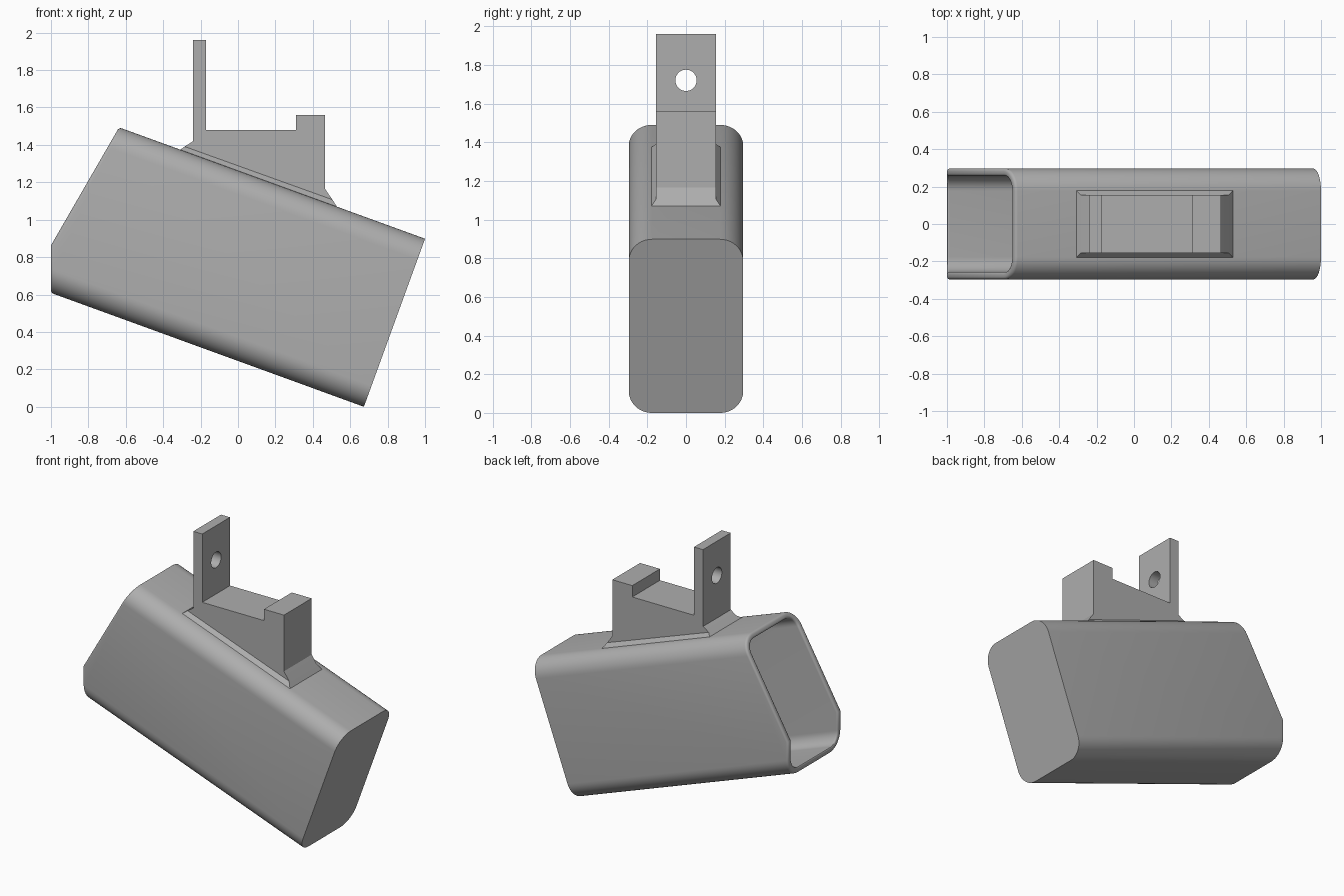
import bpy, bmesh, math
from mathutils import Vector

default = bpy.data.objects.get("Cube")
if default:
    bpy.data.objects.remove(default, do_unlink=True)

# Single matte grey
grey = bpy.data.materials.new("plain grey")
grey.use_nodes = True
GREY = (0.42, 0.42, 0.42, 1)
grey.diffuse_color = GREY
grey.node_tree.nodes["Principled BSDF"].inputs["Base Color"].default_value = GREY

TILT = math.radians(20)
AXIS = Vector((math.cos(TILT), 0, -math.sin(TILT)))
RISE = Vector((math.sin(TILT), 0, math.cos(TILT)))
END = Vector((0.8365, 0, 0.449))


def finish(bm, name):
    bmesh.ops.recalc_face_normals(bm, faces=bm.faces)
    mesh = bpy.data.meshes.new(name)
    bm.to_mesh(mesh)
    bm.free()
    mesh.materials.append(grey)
    obj = bpy.data.objects.new(name, mesh)
    bpy.context.collection.objects.link(obj)
    return obj


def activate(obj):
    bpy.ops.object.select_all(action='DESELECT')
    obj.select_set(True)
    bpy.context.view_layer.objects.active = obj


def rounded_ring(bm, half_w, half_h, radius, along, steps=10):
    """Rounded rectangle across the tilted axis."""
    ring = []
    for q, (sy, sv) in enumerate([(1, 1), (-1, 1), (-1, -1), (1, -1)]):
        for i in range(steps + 1):
            a = math.pi / 2 * (q + i / steps)
            y = sy * (half_w - radius) + radius * math.cos(a)
            v = sv * (half_h - radius) + radius * math.sin(a)
            ring.append(bm.verts.new(END + AXIS * along + RISE * v + Vector((0, y, 0))))
    return ring


def sleeve(bm, half_w, half_h, radius, end):
    """Tube wall closed at its lower end."""
    near = rounded_ring(bm, half_w, half_h, radius, end)
    far = rounded_ring(bm, half_w, half_h, radius, -2.8)
    bm.faces.new(near)
    for i in range(len(near)):
        j = (i + 1) % len(near)
        bm.faces.new((near[i], near[j], far[j], far[i]))


# Hollow tilted housing, its open mouth trimmed by two planes
WALL = 0.04
bm = bmesh.new()
sleeve(bm, 0.296, 0.478, 0.12, 0)
sleeve(bm, 0.296 - WALL, 0.478 - WALL, 0.12 - WALL, -WALL)
for point, normal in [((-1, 0, 0.7), (-1, 0, 0)),
                      ((-0.643, 0, 1.481), (-math.sin(math.pi / 3), 0, 0.5))]:
    bmesh.ops.bisect_plane(bm, geom=bm.verts[:] + bm.edges[:] + bm.faces[:], dist=1e-5,
                           plane_co=point, plane_no=normal, clear_outer=True)
rim = [e for e in bm.edges if e.is_boundary]
bmesh.ops.bridge_loops(bm, edges=rim)
bmesh.ops.recalc_face_normals(bm, faces=bm.faces)
# Rounded lip
bmesh.ops.bevel(bm, geom=rim, offset=0.015, offset_type='OFFSET', segments=4,
                profile=0.5, affect='EDGES', clamp_overlap=True)
housing = finish(bm, "housing")
activate(housing)
bpy.ops.object.shade_smooth_by_angle(angle=math.radians(30))

# Mounting bracket: side profile with flared ends, standing on a skirt
profile = [(-0.285, 1.391), (-0.24, 1.42), (-0.24, 1.96), (-0.17, 1.96), (-0.17, 1.48),
           (0.31, 1.48), (0.31, 1.56), (0.465, 1.56), (0.465, 1.165), (0.505, 1.107)]
foot = [(-0.31, 1.373), (0.53, 1.068)]
bm = bmesh.new()
sides, feet = [], []
for s in (-1, 1):
    sides.append([bm.verts.new((x, s * 0.154, z)) for x, z in profile])
    feet.append([bm.verts.new((x, s * 0.18, z)) for x, z in foot])
    bm.faces.new(sides[-1])
    bm.faces.new((sides[-1][0], sides[-1][-1], feet[-1][1], feet[-1][0]))
a, b = sides
for i in range(len(profile) - 1):
    bm.faces.new((a[i], a[i + 1], b[i + 1], b[i]))
for top, low in ((0, 0), (-1, 1)):
    bm.faces.new((a[top], b[top], feet[1][low], feet[0][low]))
bm.faces.new((feet[0][0], feet[0][1], feet[1][1], feet[1][0]))
bracket = finish(bm, "mounting_bracket")

# Bolt hole through the upright tab
bpy.ops.mesh.primitive_cylinder_add(vertices=40, radius=0.055, depth=0.3,
                                    location=(-0.205, 0, 1.72),
                                    rotation=(0, math.pi / 2, 0))
cutter = bpy.context.object
cutter.name = "bolt_hole_cutter"
cutter.hide_render = True
cutter.data.materials.append(grey)
activate(bracket)
cut = bracket.modifiers.new("bolt_hole", 'BOOLEAN')
cut.operation = 'DIFFERENCE'
cut.solver = 'EXACT'
cut.object = cutter
bpy.ops.object.modifier_apply(modifier=cut.name)
bpy.data.objects.remove(cutter, do_unlink=True)
activate(bracket)
bpy.ops.object.shade_smooth_by_angle(angle=math.radians(15))
